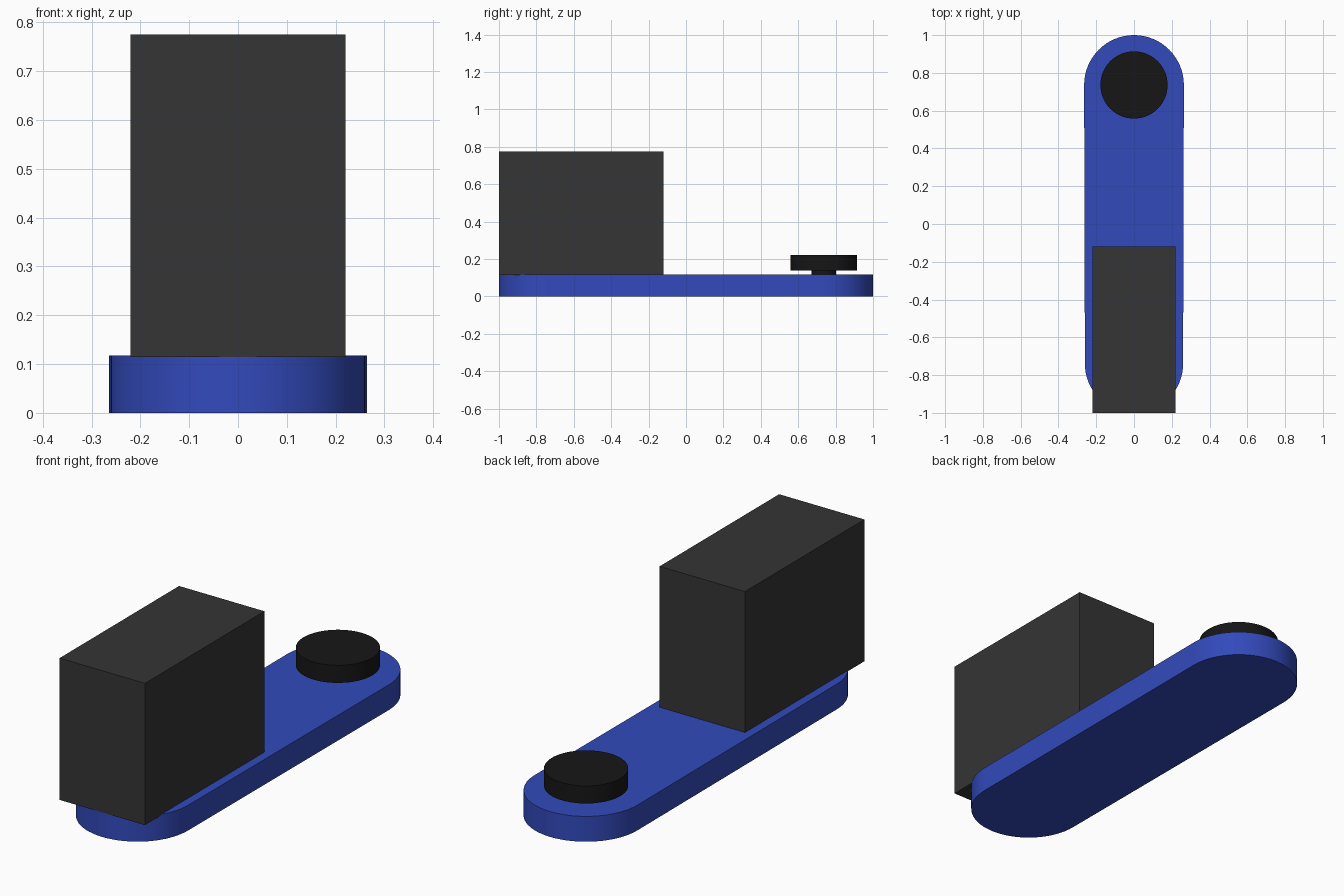
import bpy, bmesh
from math import pi, cos, sin

if "Cube" in bpy.data.objects:
    bpy.data.objects.remove(bpy.data.objects["Cube"])


def material(name, rgb):
    m = bpy.data.materials.new(name)
    m.diffuse_color = (*rgb, 1)
    m.use_nodes = True
    m.node_tree.nodes["Principled BSDF"].inputs["Base Color"].default_value = m.diffuse_color
    return m


BLUE = material("blue", (0.032, 0.068, 0.50))
DARK = material("dark_grey", (0.035, 0.035, 0.035))
BLACK = material("black", (0.008, 0.008, 0.008))


def prism(name, outline, z0, z1, mat, smooth=True):
    """Extrude a flat outline from z0 up to z1."""
    bm = bmesh.new()
    face = bm.faces.new([bm.verts.new((x, y, z0)) for x, y in outline])
    ext = bmesh.ops.extrude_face_region(bm, geom=[face])
    top = [v for v in ext["geom"] if isinstance(v, bmesh.types.BMVert)]
    bmesh.ops.translate(bm, verts=top, vec=(0, 0, z1 - z0))
    bmesh.ops.recalc_face_normals(bm, faces=bm.faces)
    mesh = bpy.data.meshes.new(name)
    bm.to_mesh(mesh)
    bm.free()
    mesh.materials.append(mat)
    obj = bpy.data.objects.new(name, mesh)
    bpy.context.collection.objects.link(obj)
    if smooth:
        bpy.ops.object.select_all(action='DESELECT')
        bpy.context.view_layer.objects.active = obj
        obj.select_set(True)
        bpy.ops.object.shade_smooth_by_angle(angle=pi / 6)
    return obj


def arc(cy, r, start, end, n):
    angles = [start + (end - start) * i / n for i in range(n + 1)]
    return [(r * cos(a), cy + r * sin(a)) for a in angles]


# Long base plate with rounded ends, very slightly narrower at the front
R_BACK, R_FRONT = 0.264, 0.260
prism("base_plate",
      arc(1 - R_BACK, R_BACK, 0, pi, 32) + arc(-1 + R_FRONT, R_FRONT, pi, 2 * pi, 32),
      0, 0.118, BLUE)

# Tall block overhanging the front end
prism("block", [(-0.22, -1), (0.22, -1), (0.22, -0.12), (-0.22, -0.12)],
      0.114, 0.775, DARK, smooth=False)

# Round knob on a short stem
KNOB_Y = 0.736
prism("knob_stem", arc(KNOB_Y, 0.066, 0, 2 * pi, 48)[:-1], 0.11, 0.145, BLACK)
prism("knob_cap", arc(KNOB_Y, 0.178, 0, 2 * pi, 64)[:-1], 0.138, 0.22, BLACK)
